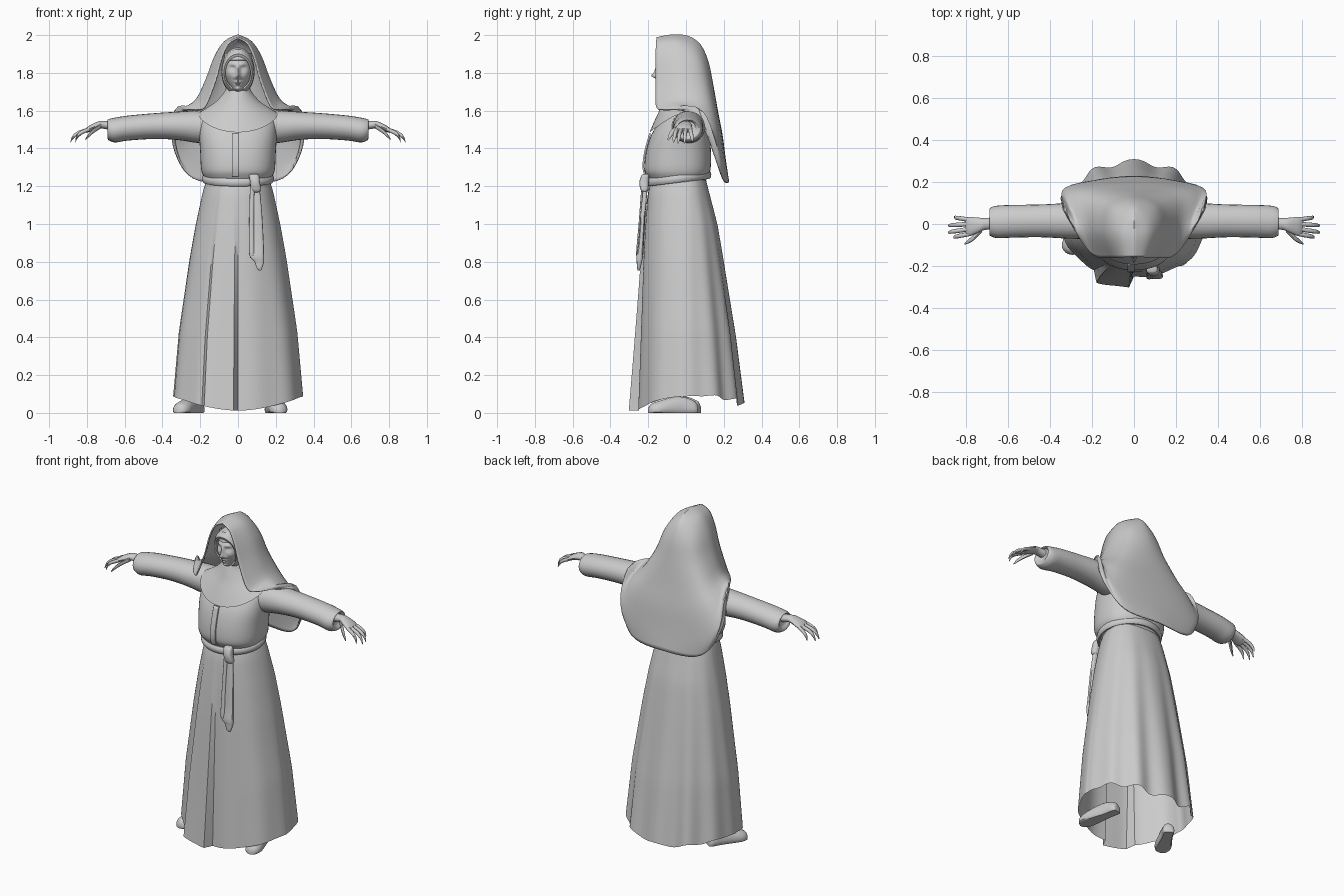
import bpy, bmesh, math

grey = bpy.data.materials.new("plain grey")
grey.diffuse_color = (0.6, 0.6, 0.6, 1)
TAU = 2 * math.pi


def lerp_table(table, t):
    for (a, va), (b, vb) in zip(table, table[1:]):
        if t <= b:
            return va + (vb - va) * max(0, (t - a) / (b - a))
    return table[-1][1]


def spline(pts, n):
    """Catmull-Rom through tuples, n steps per span."""
    out = []
    p = [pts[0]] + list(pts) + [pts[-1]]
    for i in range(1, len(p) - 2):
        for k in range(n):
            t = k / n
            out.append(tuple(0.5 * (2 * b + (c - a) * t + (2 * a - 5 * b + 4 * c - d) * t * t
                       + (3 * b - a - 3 * c + d) * t ** 3)
                       for a, b, c, d in zip(p[i - 1], p[i], p[i + 1], p[i + 2])))
    return out + [tuple(pts[-1])]


def loft(name, rows, closed=True, caps=False, mirror=False, thick=0, angle=40):
    bm = bmesh.new()
    vs = [[bm.verts.new(c) for c in r] for r in rows]
    n = len(vs[0])
    for a, b in zip(vs, vs[1:]):
        for i in range(n if closed else n - 1):
            j = (i + 1) % n
            bm.faces.new((a[i], a[j], b[j], b[i]))
    if caps:
        bm.faces.new(vs[0][::-1])
        bm.faces.new(vs[-1])
    bmesh.ops.remove_doubles(bm, verts=bm.verts, dist=1e-5)
    bmesh.ops.recalc_face_normals(bm, faces=bm.faces)
    me = bpy.data.meshes.new(name)
    bm.to_mesh(me)
    bm.free()
    me.materials.append(grey)
    ob = bpy.data.objects.new(name, me)
    bpy.context.collection.objects.link(ob)
    if mirror:
        ob.modifiers.new("mirror", 'MIRROR').use_clip = False
    if thick:
        s = ob.modifiers.new("thickness", 'SOLIDIFY')
        s.thickness, s.offset = thick, 0
    bpy.ops.object.select_all(action='DESELECT')
    ob.select_set(True)
    bpy.context.view_layer.objects.active = ob
    bpy.ops.object.shade_smooth_by_angle(angle=math.radians(angle))
    return ob


def tube(name, rings, axis='z', seg=24, n=4, power=1.0, **kw):
    """Rings are (x, y, z, half size a, half size b); power < 1 makes them boxier."""
    rows = []
    for x, y, z, a, b in spline(rings, n):
        row = []
        for i in range(seg):
            c, s = math.cos(TAU * i / seg), math.sin(TAU * i / seg)
            c = math.copysign(abs(c) ** power, c) * a
            s = math.copysign(abs(s) ** power, s) * b
            row.append((x + c, y + s, z) if axis == 'z' else (x, y + c, z + s))
        rows.append(row)
    return loft(name, rows, caps=True, **kw)


# Skirt: flaring folds, a lapped front panel and an uneven hem
half_w = [(0, .165), (.05, .185), (.2, .222), (.36, .255), (.7, .312), (1, .342)]
front_y = [(0, .18), (.05, .2), (.2, .215), (.36, .225), (1, .25)]
back_y = [(0, .105), (.05, .12), (.2, .165), (.36, .195), (.7, .255), (1, .295)]
rows, seg = [], 144
for k in range(25):
    t, row = k / 24, []
    for i in range(seg):
        a = TAU * i / seg
        c, s = math.cos(a), math.sin(a)
        back = max(0, s)
        x = lerp_table(half_w, t) * math.copysign(abs(c) ** .85, c)
        y = s * lerp_table(back_y if s > 0 else front_y, t)
        fold = 1 + t * (.05 * back ** .5 * math.cos(12 * a) + (.02 * math.cos(9 * a) if s < 0 else 0))
        x, y = x * (1 + (fold - 1) * .5), y * fold
        if s < 0 and -.55 * lerp_table(half_w, t) < x < -.001:
            y -= .055 * t ** 1.2
        hem = .012 + .075 * abs(c) ** 1.5 + .03 * back + .012 * back * math.cos(12 * a)
        row.append((x, y, 1.235 + (hem - 1.235) * t))
    rows.append(row)
loft("skirt", rows, angle=35)

# Blouse body
tube("blouse", [(0, -.04, 1.215, .155, .14), (0, -.045, 1.25, .18, .16), (0, -.045, 1.29, .195, .175),
                (0, -.04, 1.38, .2, .172), (0, -.03, 1.47, .205, .155), (0, -.01, 1.55, .2, .125),
                (0, .0, 1.6, .16, .1), (0, -.01, 1.65, .09, .07)], seg=48, power=.85)

# Front placket strip
loft("placket", [[(-.032 + .034 * u, y, z) for u in (0, .05, .95, 1)] for y, z in
                 spline([(-.213, 1.25), (-.226, 1.3), (-.217, 1.38), (-.19, 1.48)], 4)],
     closed=False, thick=.009)

# Belt: rounded band tilted up at the back
rows = []
for i in range(64):
    a = TAU * i / 64
    rows.append([((.178 + .013 * math.cos(b)) * math.cos(a),
                  -.042 + (.163 + .013 * math.cos(b)) * math.sin(a),
                  1.24 + .02 * math.sin(a) + .022 * math.sin(b))
                 for b in [TAU * j / 10 for j in range(10)]])
loft("belt", rows + rows[:1])

# Belt knot and hanging ends
tube("belt_knot", [(.085, -.21, 1.265, .012, .01), (.085, -.215, 1.258, .026, .02), (.09, -.222, 1.22, .026, .025),
                   (.095, -.22, 1.18, .028, .02), (.095, -.22, 1.168, .015, .01)], seg=16, power=.7)
tube("belt_end_long", [(.095, -.215, 1.19, .02, .012), (.1, -.228, 1.05, .028, .013), (.1, -.238, .9, .036, .015),
                       (.1, -.245, .83, .038, .018), (.112, -.247, .80, .025, .014),
                       (.113, -.25, .77, .016, .01), (.116, -.25, .755, .006, .006)], seg=16, power=.6)
tube("belt_end_short", [(.075, -.225, 1.19, .012, .012), (.072, -.238, 1.0, .013, .013),
                        (.073, -.25, .85, .014, .014), (.073, -.25, .83, .01, .01)], seg=12, power=.7)

# Sleeves with an open, drooping cuff
tube("sleeve", [(.13, .01, 1.51, .09, .085), (.22, .015, 1.515, .088, .085), (.33, .015, 1.52, .084, .074),
                (.45, .015, 1.518, .078, .068), (.58, .013, 1.508, .078, .066), (.645, .01, 1.498, .078, .066),
                (.675, .01, 1.498, .072, .06), (.69, .01, 1.502, .06, .05), (.675, .01, 1.51, .04, .035)],
     axis='x', mirror=True)

# Hands: palm, four fingers, thumb
tube("hand", [(.65, .005, 1.515, .03, .024), (.71, .0, 1.525, .028, .021), (.74, -.005, 1.523, .035, .02),
              (.785, -.012, 1.505, .046, .017), (.805, -.012, 1.494, .04, .012)],
     axis='x', seg=16, mirror=True)
for i, (y, tip_x, tip_y, tip_z) in enumerate([(-.047, .862, -.066, 1.436), (-.024, .888, -.042, 1.430),
                                              (.0, .887, -.008, 1.432), (.02, .858, .034, 1.442)]):
    mx, my = (.79 + tip_x) / 2 + .006, (y + tip_y) / 2
    tube("finger_%d" % (i + 1), [(.785, y, 1.503, .011, .011), (mx, my, 1.482, .0105, .0115),
         ((mx + tip_x) / 2 + .008, (my + tip_y) / 2, 1.46, .009, .011), (tip_x, tip_y, tip_z, .004, .005)],
         axis='x', seg=10, n=3, mirror=True)
tube("thumb", [(.725, -.025, 1.518, .014, .013), (.76, -.06, 1.497, .014, .013), (.785, -.08, 1.475, .011, .012),
               (.808, -.094, 1.448, .004, .005)], axis='x', seg=10, n=3, mirror=True)

# Head: ellipsoid with sculpted nose, brow, eyes, lips and chin


def bump(x, z, cx, cz, sx, sz):
    return math.exp(-((x - cx) / sx) ** 2 - ((z - cz) / sz) ** 2)


rows = []
for k in range(57):
    p, row = math.pi * k / 56, []
    for i in range(96):
        a = TAU * i / 96
        x, y, z = math.cos(a) * math.sin(p), math.sin(a) * math.sin(p), math.cos(p)
        jaw = 1 - .28 * max(0, -z) ** 1.5
        x, z = .074 * x * jaw, 1.81 + .115 * z
        y = -.05 + .1 * math.copysign(abs(y) ** .85, y)
        if y < -.05:
            ax = abs(x)
            y -= .030 * bump(x, z, 0, 1.783, .012, .014) + .016 * bump(x, z, 0, 1.81, .009, .03)
            y -= .008 * bump(ax, z, .018, 1.776, .008, .009) + .008 * bump(ax, z, .026, 1.846, .02, .009)
            y += .014 * bump(ax, z, .029, 1.824, .014, .010)
            y -= .008 * bump(ax, z, .03, 1.823, .010, .006) + .006 * bump(ax, z, .045, 1.79, .018, .018)
            y -= .011 * bump(x, z, 0, 1.752, .02, .006) + .012 * bump(x, z, 0, 1.738, .017, .006)
            y += .006 * bump(x, z, 0, 1.745, .024, .003)
            y -= .022 * bump(x, z, 0, 1.712, .025, .016)
        row.append((x, y, z))
    rows.append(row)
loft("head", rows, angle=60)

# Forehead band and coif framing the face
rows = []
for sx, top, bot, y in [(.066, 1.885, 1.715, -.09), (.066, 1.887, 1.715, -.125), (.074, 1.9, 1.705, -.13),
                        (.086, 1.925, 1.685, -.11), (.088, 1.935, 1.68, -.05)]:
    rows.append([(sx * math.cos(TAU * i / 48), y - .03 * max(0, math.sin(TAU * i / 48)) ** 2 + .03 *
                  max(0, -math.sin(TAU * i / 48)), (top + bot) / 2 + (top - bot) / 2 * math.sin(TAU * i / 48))
                 for i in range(48)])
loft("coif", rows)
loft("forehead_band", [[(.071 * math.sin(a), -.055 - r * math.cos(a), z)
                        for a in [math.pi * (i / 24 - .5) for i in range(25)]]
                       for r, z in [(.085, 1.866), (.099, 1.867), (.098, 1.885), (.083, 1.905)]], closed=False)

# Neck cloth spreading into a rounded bib over the chest
rows = []
for rx, rf, rb, cy, zs, zf in spline([(.06, .06, .06, -.04, 1.74, 1.71), (.072, .075, .07, -.04, 1.70, 1.67),
                                      (.115, .10, .08, -.035, 1.65, 1.615), (.165, .135, .10, -.03, 1.615, 1.55),
                                      (.213, .168, .12, -.025, 1.585, 1.485)], 4):
    rows.append([(rx * math.cos(a), cy + (rb if math.sin(a) > 0 else rf) * math.sin(a),
                  zs + (zf - zs) * max(0, -math.sin(a)) ** 1.3) for a in [TAU * i / 48 for i in range(48)]])
loft("bib", rows)

# Veil: each row runs front edge, side, back corner, back centre
veil_rows = [
    [(0, -.155, 1.985), (0, -.07, 2.0), (0, .0, 1.995), (0, .045, 1.975)],
    [(.05, -.158, 1.955), (.07, -.05, 1.965), (.055, .035, 1.95), (0, .08, 1.94)],
    [(.085, -.16, 1.88), (.122, -.04, 1.885), (.1, .07, 1.87), (0, .115, 1.86)],
    [(.118, -.16, 1.76), (.166, -.03, 1.77), (.135, .1, 1.75), (0, .14, 1.74)],
    [(.172, -.158, 1.625), (.215, -.02, 1.665), (.2, .13, 1.62), (0, .165, 1.6)],
    [(.215, -.125, 1.605), (.275, .0, 1.618), (.28, .155, 1.5), (0, .19, 1.47)],
    [(.265, -.055, 1.605), (.335, .09, 1.59), (.305, .18, 1.36), (0, .207, 1.34)],
    [(.335, .07, 1.6), (.342, .135, 1.41), (.235, .195, 1.24), (0, .225, 1.22)]]
half = [spline(r + [(-r[2][0], r[2][1], r[2][2])], 6)[:19] for r in veil_rows]
columns = [spline(col, 4) for col in zip(*half)]
rows = [list(r) + [(-x, y, z) for x, y, z in r[-2::-1]] for r in zip(*columns)]
loft("veil", rows, closed=False, thick=.008, angle=50)

# Shoes, turned outward
for side, tip, heel in (("left", (.225, -.2), (.17, .06)), ("right", (-.32, -.14), (-.2, .07))):
    rows = []
    for t, w, h in spline([(0, .01, .02), (.04, .032, .06), (.3, .034, .085), (.55, .042, .08),
                           (.8, .048, .062), (.95, .034, .045), (1, .008, .02)], 3):
        dx, dy = tip[0] - heel[0], tip[1] - heel[1]
        d = math.hypot(dx, dy)
        cx, cy = heel[0] + dx * t, heel[1] + dy * t
        rows.append([(cx - dy / d * w * math.cos(a), cy + dx / d * w * math.cos(a),
                      max(0, h * (.3 + .7 * math.sin(a)))) for a in [TAU * i / 20 for i in range(20)]])
    loft("shoe_" + side, rows, caps=True)
